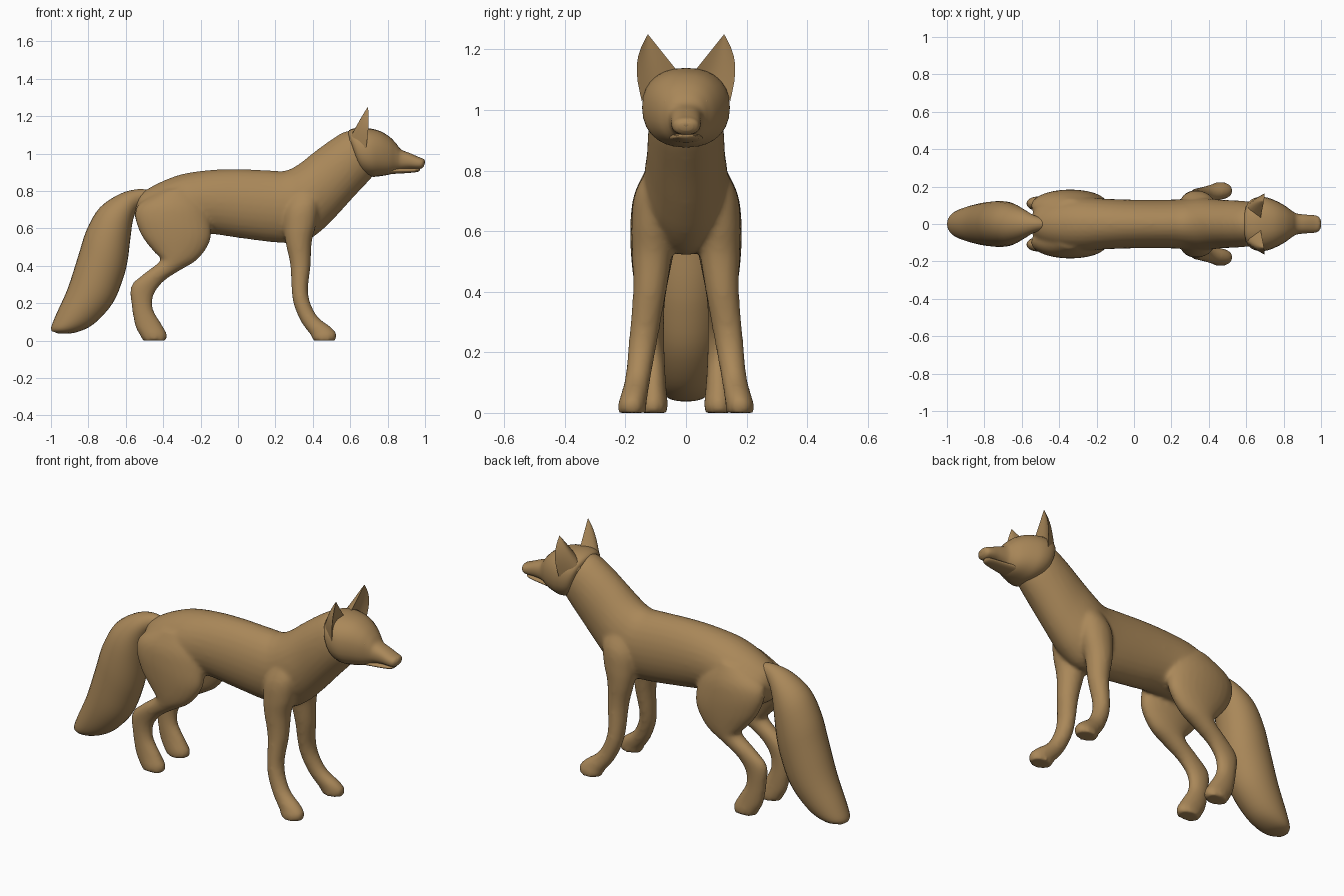
import bpy, bmesh, math
from mathutils import Vector

if "Cube" in bpy.data.objects:
    bpy.data.objects.remove(bpy.data.objects["Cube"])

fur = bpy.data.materials.new("tan fur")
fur.diffuse_color = (0.40, 0.245, 0.10, 1)
fur.use_nodes = True
fur.node_tree.nodes["Principled BSDF"].inputs["Base Color"].default_value = fur.diffuse_color


def spline(rows, steps):
    """Catmull-Rom interpolation through rows of numbers."""
    out = []
    for i in range(len(rows) - 1):
        a, b, c, d = (rows[max(i - 1, 0)], rows[i], rows[i + 1], rows[min(i + 2, len(rows) - 1)])
        for s in range(steps):
            t = s / steps
            out.append([0.5 * (2 * q + (r - p) * t + (2 * p - 5 * q + 4 * r - u) * t * t
                               + (3 * q - p - 3 * r + u) * t ** 3) for p, q, r, u in zip(a, b, c, d)])
    return out + [list(rows[-1])]


def loft(bm, rows, side=1, steps=4, seg=28, power=1.0):
    """Rows: edge A (x, z), edge B (x, z), y centre, half width."""
    rings = []
    for ax, az, bx, bz, yc, w in spline(rows, steps):
        mid = Vector(((ax + bx) / 2, yc * side, (az + bz) / 2))
        half = Vector(((ax - bx) / 2, 0, (az - bz) / 2))
        ring = []
        for k in range(seg):
            t = 2 * math.pi * k / seg
            c, s = (math.copysign(abs(f) ** power, f) for f in (math.cos(t), math.sin(t)))
            ring.append(bm.verts.new(mid + half * c + Vector((0, w * s, 0))))
        rings.append(ring)
    for r, q in zip(rings, rings[1:]):
        for k in range(seg):
            n = (k + 1) % seg
            bm.faces.new((r[k], r[n], q[n], q[k]))
    bm.faces.new(rings[0][::-1])
    bm.faces.new(rings[-1])


def finish(name, bm, angle=50):
    bmesh.ops.recalc_face_normals(bm, faces=bm.faces)
    me = bpy.data.meshes.new(name)
    bm.to_mesh(me)
    bm.free()
    ob = bpy.data.objects.new(name, me)
    bpy.context.collection.objects.link(ob)
    me.materials.append(fur)
    bpy.ops.object.select_all(action='DESELECT')
    ob.select_set(True)
    bpy.context.view_layer.objects.active = ob
    bpy.ops.object.shade_smooth_by_angle(angle=math.radians(angle))
    return ob


# Trunk and neck
trunk = [
    (-.54, .77, -.555, .69, 0, .03), (-.50, .80, -.53, .61, 0, .09),
    (-.42, .845, -.43, .56, 0, .13), (-.30, .89, -.30, .56, 0, .145),
    (-.15, .912, -.15, .57, 0, .135), (0, .917, 0, .55, 0, .13),
    (.17, .91, .20, .525, 0, .13), (.25, .908, .34, .525, 0, .135),
    (.32, .94, .43, .575, 0, .14), (.41, 1.01, .52, .66, 0, .13),
    (.50, 1.075, .62, .77, 0, .125), (.58, 1.12, .70, .855, 0, .115), (.66, 1.12, .73, .89, 0, .09)]
# Front leg: shoulder down to paw
front_leg = [
    (.40, .83, .29, .80, .09, .03), (.43, .74, .25, .70, .105, .065),
    (.42, .63, .245, .60, .108, .072), (.395, .53, .255, .52, .112, .066),
    (.388, .40, .28, .40, .12, .055), (.375, .25, .292, .22, .142, .047),
    (.42, .135, .335, .105, .158, .042), (.50, .07, .385, .035, .172, .045),
    (.527, .035, .395, .015, .178, .047), (.522, .0, .402, .0, .178, .046)]
# Hind leg: thigh, hock and paw
hind_leg = [
    (-.25, .82, -.42, .80, .07, .06), (-.17, .72, -.53, .73, .085, .085),
    (-.145, .62, -.55, .66, .10, .083), (-.15, .53, -.515, .56, .11, .073),
    (-.215, .435, -.45, .475, .115, .060), (-.32, .37, -.415, .43, .115, .050),
    (-.40, .315, -.50, .36, .113, .042), (-.45, .245, -.572, .29, .11, .038),
    (-.455, .17, -.568, .18, .108, .038), (-.41, .09, -.55, .08, .108, .043),
    (-.38, .035, -.525, .03, .108, .048), (-.385, .0, -.508, .0, .108, .046)]

bm = bmesh.new()
loft(bm, trunk)
for side in (1, -1):
    loft(bm, front_leg, side)
    loft(bm, hind_leg, side)
body = finish("body_and_legs", bm, 60)
# Blend shoulders and hips into the trunk
remesh = body.modifiers.new("blend", 'REMESH')
remesh.mode = 'VOXEL'
remesh.voxel_size = 0.011
remesh.use_smooth_shade = True
soften = body.modifiers.new("soften", 'SMOOTH')
soften.factor = 0.5
soften.iterations = 6

# Tail
bm = bmesh.new()
loft(bm, [
    (-.46, .80, -.47, .73, 0, .03), (-.53, .81, -.53, .71, 0, .045),
    (-.63, .785, -.56, .65, 0, .08), (-.74, .71, -.575, .55, 0, .11),
    (-.81, .59, -.59, .43, 0, .122), (-.855, .45, -.615, .33, 0, .122),
    (-.91, .28, -.67, .20, 0, .115), (-.97, .145, -.77, .09, 0, .095),
    (-.998, .075, -.87, .043, 0, .07), (-.995, .05, -.96, .038, 0, .03)])
finish("tail", bm)

# Head with cheeks, brow and upper muzzle
bm = bmesh.new()
loft(bm, [
    (.585, 1.10, .64, .94, 0, .08), (.595, 1.125, .655, .905, 0, .125),
    (.64, 1.138, .68, .885, 0, .143), (.70, 1.135, .72, .876, 0, .142),
    (.76, 1.12, .765, .88, 0, .122), (.81, 1.09, .81, .888, 0, .096),
    (.845, 1.055, .845, .902, 0, .070), (.872, 1.022, .87, .912, 0, .056),
    (.92, 1.002, .915, .918, 0, .050), (.965, .982, .955, .918, 0, .047),
    (.99, .972, .98, .92, 0, .040), (1.0, .958, .994, .932, 0, .022)], power=0.88)
finish("head", bm)

# Lower jaw
bm = bmesh.new()
loft(bm, [(.79, .93, .79, .89, 0, .06), (.86, .925, .86, .893, 0, .048),
          (.93, .922, .93, .898, 0, .037), (.965, .922, .962, .903, 0, .027),
          (.975, .92, .972, .91, 0, .012)])
finish("lower_jaw", bm)

# Nose pad
bm = bmesh.new()
bmesh.ops.create_uvsphere(bm, u_segments=16, v_segments=10, radius=1)
for v in bm.verts:
    v.co = Vector((.981 + v.co.x * .019, v.co.y * .03, .955 + v.co.z * .02))
finish("nose", bm)

for side, tag in ((1, "left"), (-1, "right")):
    # Ear: rounded back, hollow front, sections shrinking to the tip
    bm = bmesh.new()
    inner0, outer0 = Vector((.675, .022, 1.12)), Vector((.685, .146, 1.03))
    tip = Vector((.695, .126, 1.25))
    rings = []
    for i in range(9):
        t = i / 8
        inner = inner0.lerp(tip, t)
        outer = outer0.lerp(tip, t) + Vector((.008, .026, .012)) * math.sin(math.pi * t)
        ring = []
        for depth, n in ((.085, 10), (.022, 10)):
            for k in range(n):
                u = k / n if depth > .05 else 1 - k / n
                p = inner.lerp(outer, u)
                p.x -= depth * (1 - t) ** 0.9 * math.sin(math.pi * u)
                ring.append(bm.verts.new((p.x, p.y * side, p.z)))
        rings.append(ring)
    for r, q in zip(rings, rings[1:]):
        for k in range(20):
            n = (k + 1) % 20
            bm.faces.new((r[k], r[n], q[n], q[k]))
    bm.faces.new(rings[0])
    bmesh.ops.remove_doubles(bm, verts=bm.verts, dist=0.0005)
    finish(tag + "_ear", bm)

    # Eye and its lid ring
    eye = Vector((.822, .060 * side, 1.024))
    facing = Vector((.8, .6 * side, .15)).to_track_quat('Z', 'Y')
    bm = bmesh.new()
    bmesh.ops.create_uvsphere(bm, u_segments=14, v_segments=8, radius=.016)
    bmesh.ops.translate(bm, verts=bm.verts, vec=eye)
    finish(tag + "_eye", bm)
    bpy.ops.mesh.primitive_torus_add(location=eye + facing @ Vector((0, 0, .006)), major_radius=.017,
                                     minor_radius=.005, major_segments=20, minor_segments=8)
    lid = bpy.context.object
    lid.name = tag + "_eyelid"
    lid.rotation_euler = facing.to_euler()
    lid.data.materials.append(fur)
    bpy.ops.object.shade_smooth_by_angle()
